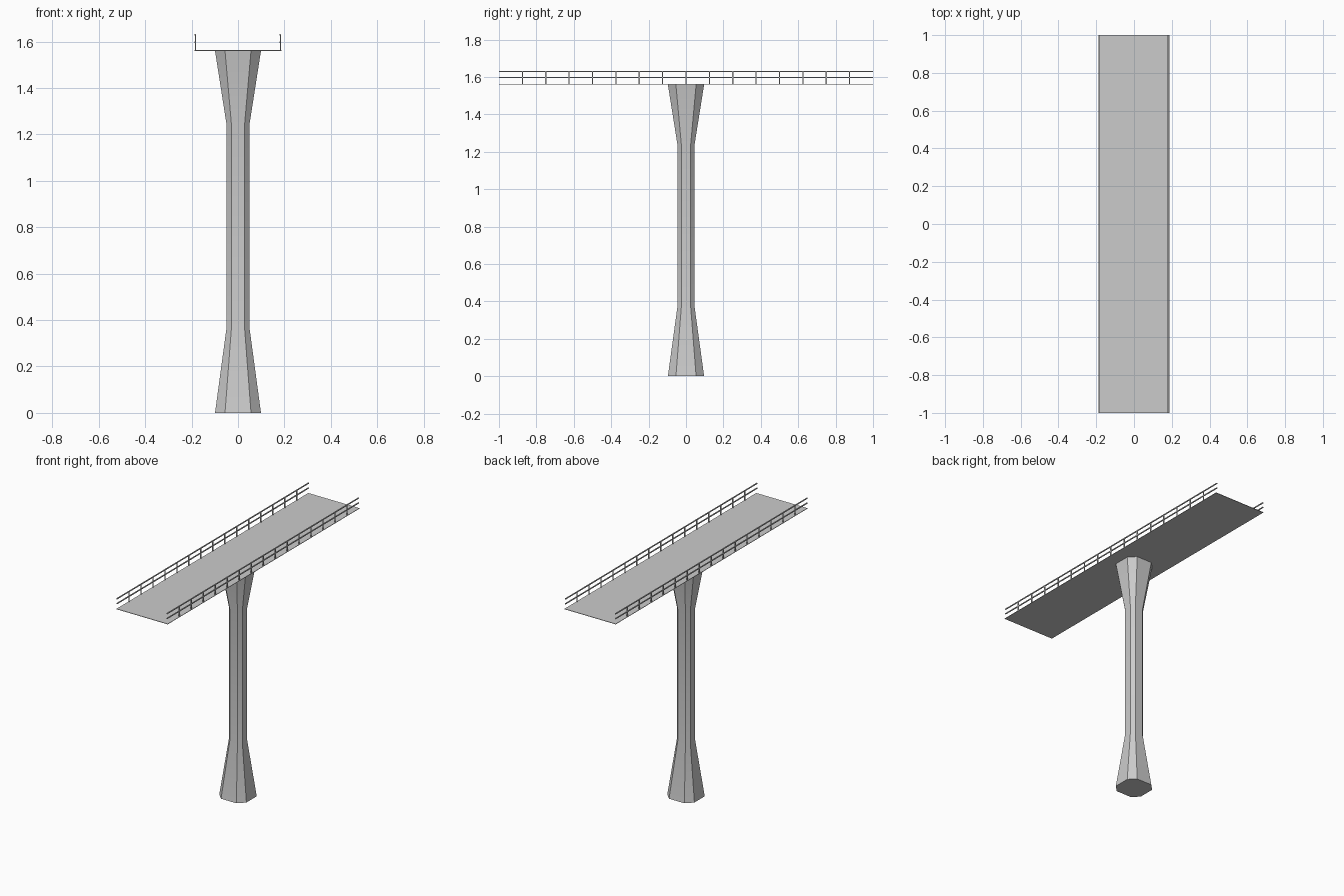
import bpy, bmesh

if "Cube" in bpy.data.objects:
    bpy.data.objects.remove(bpy.data.objects["Cube"])

DECK_Z = 1.56      # underside of deck
POST_X = 0.183     # posts sit just inside the deck edge
RAIL_R = 0.003     # half thickness of railing bars


def finish(name, bm):
    bmesh.ops.recalc_face_normals(bm, faces=bm.faces)
    mesh = bpy.data.meshes.new(name)
    bm.to_mesh(mesh)
    bm.free()
    obj = bpy.data.objects.new(name, mesh)
    bpy.context.collection.objects.link(obj)
    return obj


def add_box(bm, lo, hi):
    verts = bmesh.ops.create_cube(bm, size=1)["verts"]
    for v in verts:
        for i in range(3):
            v.co[i] = lo[i] if v.co[i] < 0 else hi[i]


def ring(bm, z, hx, hy, c):
    # chamfered rectangle cross-section
    pts = [(hx, c - hy), (hx, hy - c), (hx - c, hy), (c - hx, hy),
           (-hx, hy - c), (-hx, c - hy), (c - hx, -hy), (hx - c, -hy)]
    return [bm.verts.new((x, y, z)) for x, y in pts]


# Flared support column
bm = bmesh.new()
sections = [(0, 0.099, 0.097, 0.043), (0.37, 0.049, 0.046, 0.021),
            (1.24, 0.049, 0.046, 0.021), (DECK_Z, 0.099, 0.097, 0.043)]
rings = [ring(bm, *s) for s in sections]
for a, b in zip(rings, rings[1:]):
    for i in range(8):
        j = (i + 1) % 8
        bm.faces.new((a[i], a[j], b[j], b[i]))
bm.faces.new(rings[0])
bm.faces.new(rings[-1])
column = finish("support_column", bm)
bpy.context.view_layer.objects.active = column
column.select_set(True)
bpy.ops.object.shade_smooth_by_angle(angle=0.5)

# Thin walkway deck
bm = bmesh.new()
add_box(bm, (-0.187, -1, DECK_Z), (0.187, 1, DECK_Z + 0.003))
finish("walkway_deck", bm)

# Railings: posts every eighth of a unit, and two long bars
for side, x in (("left", -POST_X), ("right", POST_X)):
    bm = bmesh.new()
    for i in range(-7, 8):
        y = i * 0.125
        add_box(bm, (x - RAIL_R, y - RAIL_R, DECK_Z),
                (x + RAIL_R, y + RAIL_R, 1.63))
    finish(side + "_railing_posts", bm)

    bm = bmesh.new()
    for z in (1.597, 1.629):
        add_box(bm, (x - 0.002 - RAIL_R, -1, z - RAIL_R),
                (x - 0.002 + RAIL_R, 1, z + RAIL_R))
    finish(side + "_railing_bars", bm)
